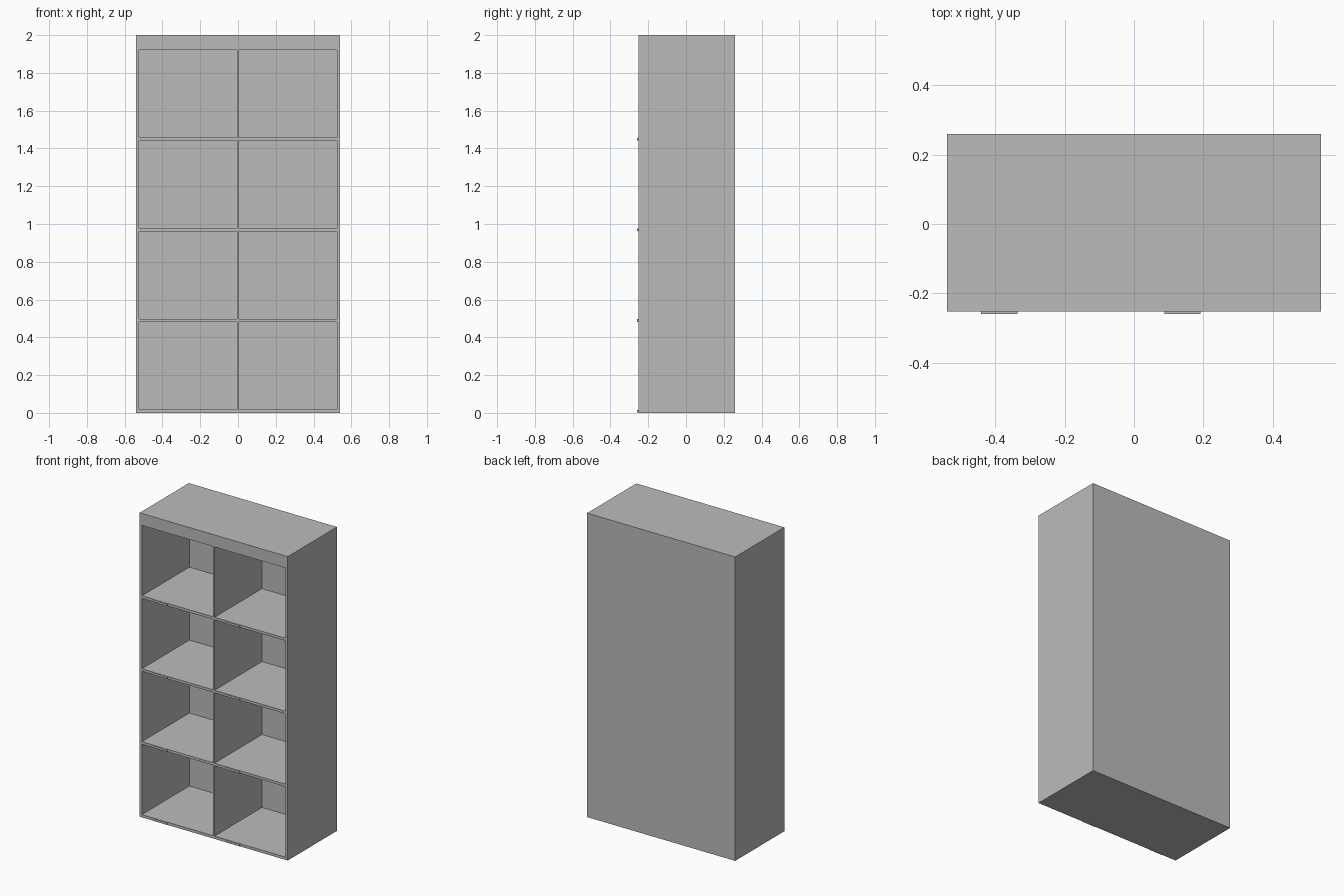
import bpy, bmesh

if "Cube" in bpy.data.objects:
    bpy.data.objects.remove(bpy.data.objects["Cube"])

W, H = 0.539, 2.0                     # half width, height
FRONT, BACK, INNER = -0.2525, 0.2585, 0.241
PITCH, OPEN_H, BASE = 0.48, 0.463, 0.018

grey = bpy.data.materials.new("light grey")
grey.diffuse_color = (0.5, 0.5, 0.5, 1)
grey.use_nodes = True
grey.node_tree.nodes["Principled BSDF"].inputs["Base Color"].default_value = grey.diffuse_color


def add_object(name, bm):
    bmesh.ops.recalc_face_normals(bm, faces=bm.faces[:])
    mesh = bpy.data.meshes.new(name)
    bm.to_mesh(mesh)
    bm.free()
    mesh.materials.append(grey)
    obj = bpy.data.objects.new(name, mesh)
    bpy.context.collection.objects.link(obj)
    return obj


# Cabinet front: a grid of frame strips and openings
xs = [-W, -0.523, -0.006, 0.006, 0.523, W]
zs = [0.0]
for row in range(4):
    z = BASE + PITCH * row
    zs += [z, z + OPEN_H]
zs.append(H)

bm = bmesh.new()
grid = [[bm.verts.new((x, FRONT, z)) for x in xs] for z in zs]
openings = []
for r in range(len(zs) - 1):
    for c in range(len(xs) - 1):
        face = bm.faces.new((grid[r][c], grid[r][c + 1],
                             grid[r + 1][c + 1], grid[r + 1][c]))
        if r % 2 and c % 2:
            openings.append(face)

# Outer sides and back panel
rim = [e for e in bm.edges if e.is_boundary]
geom = bmesh.ops.extrude_edge_only(bm, edges=rim)["geom"]
for v in geom:
    if isinstance(v, bmesh.types.BMVert):
        v.co.y = BACK
bmesh.ops.contextual_create(bm, geom=[e for e in bm.edges if e.is_boundary])

# Push the openings in to form the cubbies
pushed = bmesh.ops.extrude_discrete_faces(bm, faces=openings)["faces"]
for face in pushed:
    for v in face.verts:
        v.co.y = INNER
add_object("cubby_cabinet", bm)

# Small label plates on the shelf edges
for row in range(4):
    for col, x in enumerate((-0.388, 0.14)):
        bm = bmesh.new()
        bmesh.ops.create_cube(bm, size=1)
        bmesh.ops.scale(bm, vec=(0.104, 0.006, 0.014), verts=bm.verts[:])
        z = BASE + PITCH * row - 0.0085
        bmesh.ops.translate(bm, vec=(x, FRONT - 0.003, z), verts=bm.verts[:])
        add_object(f"label_plate_{row + 1}_{col + 1}", bm)
